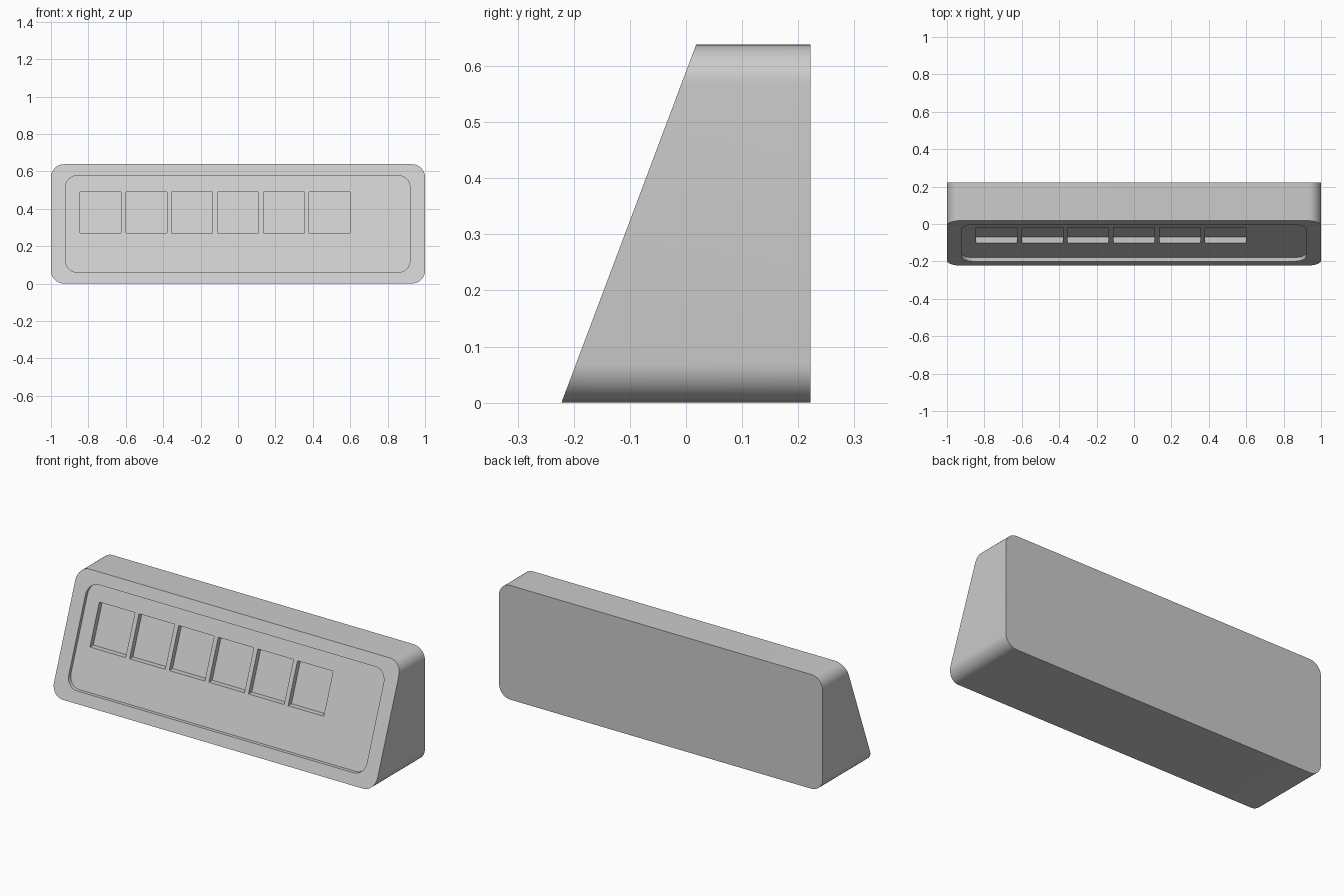
import bpy, bmesh, math

if "Cube" in bpy.data.objects:
    bpy.data.objects.remove(bpy.data.objects["Cube"])

HEIGHT, HALF_DEPTH = 0.638, 0.222
SLOPE = (0.018 + HALF_DEPTH) / HEIGHT


def front(z, offset=0.0):
    """y of the leaning front plane at height z, moved back by offset."""
    return -HALF_DEPTH + SLOPE * z + offset


def rounded_rect(x0, x1, z0, z1, r=0.0, seg=10):
    if r == 0:
        return [(x0, z0), (x1, z0), (x1, z1), (x0, z1)]
    corners = [(x0 + r, z0 + r, 180), (x1 - r, z0 + r, 270),
               (x1 - r, z1 - r, 0), (x0 + r, z1 - r, 90)]
    return [(cx + r * math.cos(math.radians(a + 90 * i / seg)),
             cz + r * math.sin(math.radians(a + 90 * i / seg)))
            for cx, cz, a in corners for i in range(seg + 1)]


def prism(name, outlines, y_front, y_back):
    """Extrude x/z outlines along y between two surfaces."""
    bm = bmesh.new()
    for pts in outlines:
        a = [bm.verts.new((x, y_front(z), z)) for x, z in pts]
        b = [bm.verts.new((x, y_back(z), z)) for x, z in pts]
        bm.faces.new(a)
        bm.faces.new(b[::-1])
        for i in range(len(pts)):
            j = (i + 1) % len(pts)
            bm.faces.new((a[j], a[i], b[i], b[j]))
    bmesh.ops.recalc_face_normals(bm, faces=bm.faces)
    mesh = bpy.data.meshes.new(name)
    bm.to_mesh(mesh)
    bm.free()
    obj = bpy.data.objects.new(name, mesh)
    bpy.context.collection.objects.link(obj)
    return obj


def carve(target, cutter):
    mod = target.modifiers.new(cutter.name, 'BOOLEAN')
    mod.operation, mod.solver, mod.object = 'DIFFERENCE', 'EXACT', cutter
    bpy.context.view_layer.objects.active = target
    bpy.ops.object.modifier_apply(modifier=mod.name)
    bpy.data.objects.remove(cutter)


# Wedge-shaped housing with rounded corners
housing = prism("housing", [rounded_rect(-1, 1, 0, HEIGHT, 0.07)],
                front, lambda z: HALF_DEPTH)

# Shallow panel recess in the leaning front
carve(housing, prism("panel_recess", [rounded_rect(-0.923, 0.92, 0.06, 0.578, 0.065)],
                     lambda z: front(z, -0.1), lambda z: front(z, 0.02)))

# Row of six square pockets
pockets = [rounded_rect(-0.845 + 0.245 * i, -0.625 + 0.245 * i, 0.27, 0.49)
           for i in range(6)]
carve(housing, prism("pockets", pockets,
                     lambda z: front(z, -0.1), lambda z: front(z, 0.05)))

# Smooth rounded corners, sharp rims
bpy.ops.object.select_all(action='DESELECT')
housing.select_set(True)
bpy.context.view_layer.objects.active = housing
bpy.ops.object.shade_smooth_by_angle(angle=math.radians(30))
